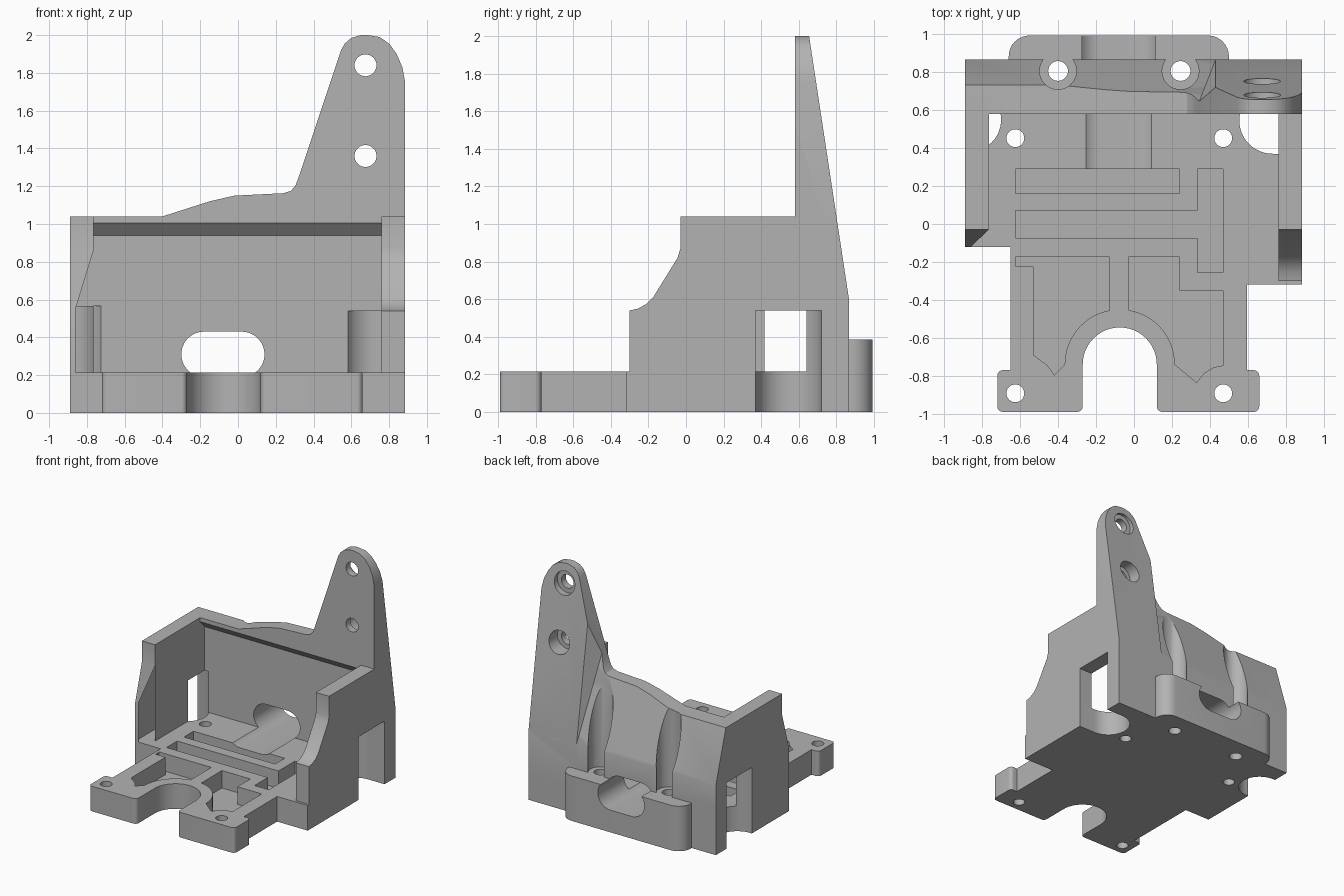
import bpy, bmesh
from math import sin, cos, pi, radians
from mathutils import Vector

cube = bpy.data.objects.get("Cube")
if cube:
    bpy.data.objects.remove(cube, do_unlink=True)

GREY = (0.45, 0.45, 0.45, 1)
mat = bpy.data.materials.new("plain grey")
mat.use_nodes = True
mat.diffuse_color = GREY
mat.node_tree.nodes["Principled BSDF"].inputs["Base Color"].default_value = GREY

LEFT, RIGHT, BACK = -0.89, 0.885, 0.867
FLOOR, RIM = 0.215, 1.04


def arc(cx, cy, r, start, end, n=24):
    """Points along a circular arc, in degrees."""
    angles = [radians(start + (end - start) * i / n) for i in range(n + 1)]
    return [(cx + r * cos(a), cy + r * sin(a)) for a in angles]


def rounded(points, n=8):
    """Round the right-angled corners that carry a radius."""
    out = []
    for i, p in enumerate(points):
        c = Vector(p[:2])
        if len(p) < 3:
            out.append(tuple(c))
            continue
        r = p[2]
        u = (Vector(points[i - 1][:2]) - c).normalized() * r
        v = (Vector(points[(i + 1) % len(points)][:2]) - c).normalized() * r
        for k in range(n + 1):
            t = pi / 2 * k / n
            out.append(tuple(c + u + v - v * cos(t) - u * sin(t)))
    return out


def prism(name, points, axis, lo, hi):
    """Extrude a closed profile along an axis."""
    place = {"x": lambda a, b: (lo, a, b),
             "y": lambda a, b: (a, lo, b),
             "z": lambda a, b: (a, b, lo)}[axis]
    bm = bmesh.new()
    face = bm.faces.new([bm.verts.new(place(a, b)) for a, b in points])
    ext = bmesh.ops.extrude_face_region(bm, geom=[face])
    step = Vector([(hi - lo) * (axis == k) for k in "xyz"])
    bmesh.ops.translate(bm, vec=step, verts=[g for g in ext["geom"] if isinstance(g, bmesh.types.BMVert)])
    bmesh.ops.recalc_face_normals(bm, faces=bm.faces)
    mesh = bpy.data.meshes.new(name)
    bm.to_mesh(mesh)
    bm.free()
    mesh.materials.append(mat)
    ob = bpy.data.objects.new(name, mesh)
    bpy.context.collection.objects.link(ob)
    return ob


def combine(ob, tools, operation="DIFFERENCE"):
    bpy.context.view_layer.objects.active = ob
    for tool in tools:
        mod = ob.modifiers.new("cut", "BOOLEAN")
        mod.operation, mod.solver, mod.object = operation, "EXACT", tool
        bpy.ops.object.modifier_apply(modifier=mod.name)


def slice_off(ob, point, normal):
    """Remove everything behind a plane and close the cut."""
    bm = bmesh.new()
    bm.from_mesh(ob.data)
    cut = bmesh.ops.bisect_plane(bm, geom=bm.verts[:] + bm.edges[:] + bm.faces[:],
                                 plane_co=point, plane_no=normal, clear_inner=True)
    edges = [g for g in cut["geom_cut"] if isinstance(g, bmesh.types.BMEdge)]
    bmesh.ops.holes_fill(bm, edges=edges)
    bmesh.ops.recalc_face_normals(bm, faces=bm.faces)
    bm.to_mesh(ob.data)
    bm.free()


cutters = []


def cutter(points, axis, lo, hi):
    ob = prism("cutter", points, axis, lo, hi)
    ob.hide_render = True
    cutters.append(ob)
    return ob


def drill(a, b, r, axis, lo, hi):
    return cutter(arc(a, b, r, 0, 360, 32)[:-1], axis, lo, hi)


# Base plate with two front feet around a U-shaped notch
outline = ([(-0.72, -0.99, 0.03), (-0.27, -0.99, 0.03)]
           + arc(-0.075, -0.74, 0.195, 180, 0)
           + [(0.12, -0.99, 0.03), (0.66, -0.99, 0.03), (0.66, -0.77, 0.03),
              (0.595, -0.77), (0.595, -0.32), (RIGHT, -0.32), (RIGHT, BACK),
              (LEFT, BACK), (LEFT, -0.12), (-0.65, -0.12), (-0.65, -0.77),
              (-0.72, -0.77, 0.03)])
base = prism("base_plate", rounded(outline), "z", 0, FLOOR)

# Side walls
right_wall = prism("right_side_wall", [
    (-0.30, FLOOR), (-0.30, 0.54), (-0.255, 0.55), (-0.21, 0.575), (-0.175, 0.61),
    (-0.045, 0.82), (-0.03, 0.87), (-0.03, RIM), (0.64, RIM), (0.64, FLOOR)],
    "x", 0.76, RIGHT)
left_wall = prism("left_side_wall", [
    (-0.12, FLOOR), (-0.12, 0.55), (-0.03, 0.86), (-0.03, RIM), (0.64, RIM),
    (0.64, FLOOR)], "x", LEFT, -0.765)
slice_off(left_wall, (-0.765, -0.03, 0), (-0.09, 0.095, 0))

# Back wall and tall arm share one front silhouette
silhouette = cutter([
    (LEFT, 0.1), (RIGHT, 0.1), (RIGHT, 1.75), (0.87, 1.83), (0.84, 1.9), (0.8, 1.955),
    (0.75, 1.99), (0.69, 2.0), (0.65, 2.0), (0.6, 1.985), (0.565, 1.955), (0.545, 1.92),
    (0.325, 1.26), (0.305, 1.205), (0.28, 1.175), (0.24, 1.163), (-0.02, 1.15),
    (-0.15, 1.12), (-0.40, RIM), (LEFT, RIM)], "y", 0.4, 1.1)
lip = [(0.58, 1.005), (0.64, 0.94), (0.64, FLOOR), (BACK, FLOOR), (BACK, 0.6)]
back_wall = prism("back_wall", lip + [(0.58, 1.535)], "x", LEFT, RIGHT)
arm = prism("tall_arm", lip + [(0.655, 2.0), (0.65, 2.05), (0.58, 2.05)], "x", 0.28, RIGHT)
for part in (back_wall, arm):
    combine(part, [silhouette], "INTERSECT")
slice_off(arm, (0.43, BACK, 0.6), (0.105, -0.08, -0.012))

# Rear foot
foot = prism("rear_foot", rounded([(-0.66, BACK), (0.5, BACK), (0.5, 0.993, 0.11),
                                   (-0.66, 0.993, 0.11)]), "z", 0, 0.385)

# Rounded side openings
left_opening = cutter(arc(-0.87, 0.55, 0.17, -90, 90) + [(-1, 0.72), (-1, 0.38)], "z", -0.1, 0.565)
right_opening = cutter(arc(0.73, 0.545, 0.175, 90, 270) + [(1, 0.37), (1, 0.72)], "z", -0.1, 0.54)

# Long rounded slot running to the back
slot = cutter(arc(0.02, 0.31, 0.12, -90, 90) + arc(-0.18, 0.31, 0.12, 90, 270), "y", 0.285, 1.1)

# Screw holes with vertical access channels at the back
back_screws = []
for x in (-0.40, 0.245):
    back_screws += [drill(x, 0.806, 0.097, "z", 0.385, 1.5), drill(x, 0.806, 0.052, "z", -0.1, 0.6)]
plate_screws = [drill(x, y, 0.047, "z", -0.1, 0.4) for x in (-0.625, 0.47) for y in (0.452, -0.892)]

# Arm holes with counterbores on the rear face
arm_holes = []
for z in (1.84, 1.36):
    arm_holes += [drill(0.675, z, 0.058, "y", 0.4, 1), drill(0.675, z, 0.097, "y", 0.64, 1)]

# Recessed pockets in the base plate
pocket_shapes = [
    [(-0.625, 0.29), (0.24, 0.29), (0.24, 0.16), (-0.625, 0.16)],
    [(-0.625, 0.07), (0.335, 0.07), (0.335, 0.29), (0.47, 0.29), (0.47, -0.255),
     (0.335, -0.255), (0.335, -0.075), (-0.625, -0.075)],
    [(-0.625, -0.175), (-0.13, -0.175)] + arc(-0.075, -0.74, 0.29, 101, 180)
    + [(-0.42, -0.795), (-0.455, -0.745), (-0.53, -0.69), (-0.53, -0.225), (-0.625, -0.225)],
    [(0.24, -0.175), (0.24, -0.35), (0.47, -0.35), (0.47, -0.745), (0.42, -0.755),
     (0.37, -0.785), (0.33, -0.835)] + arc(-0.075, -0.74, 0.29, 0, 81) + [(-0.03, -0.175)],
]
pockets = [cutter(shape, "z", 0.065, 0.4) for shape in pocket_shapes]

combine(base, pockets + [slot, left_opening, right_opening] + plate_screws + back_screws[1::2])
combine(back_wall, [slot, left_opening, right_opening] + back_screws + arm_holes)
combine(arm, [right_opening] + back_screws + arm_holes)
combine(foot, [slot])
combine(left_wall, [left_opening])
combine(right_wall, [right_opening])

for ob in cutters:
    bpy.data.objects.remove(ob, do_unlink=True)

# Smooth the curved walls, keep the edges sharp
for ob in bpy.context.view_layer.objects:
    ob.select_set(False)
for ob in (base, left_wall, right_wall, back_wall, arm, foot):
    ob.select_set(True)
    bpy.context.view_layer.objects.active = ob
bpy.ops.object.shade_smooth_by_angle(angle=radians(30))
